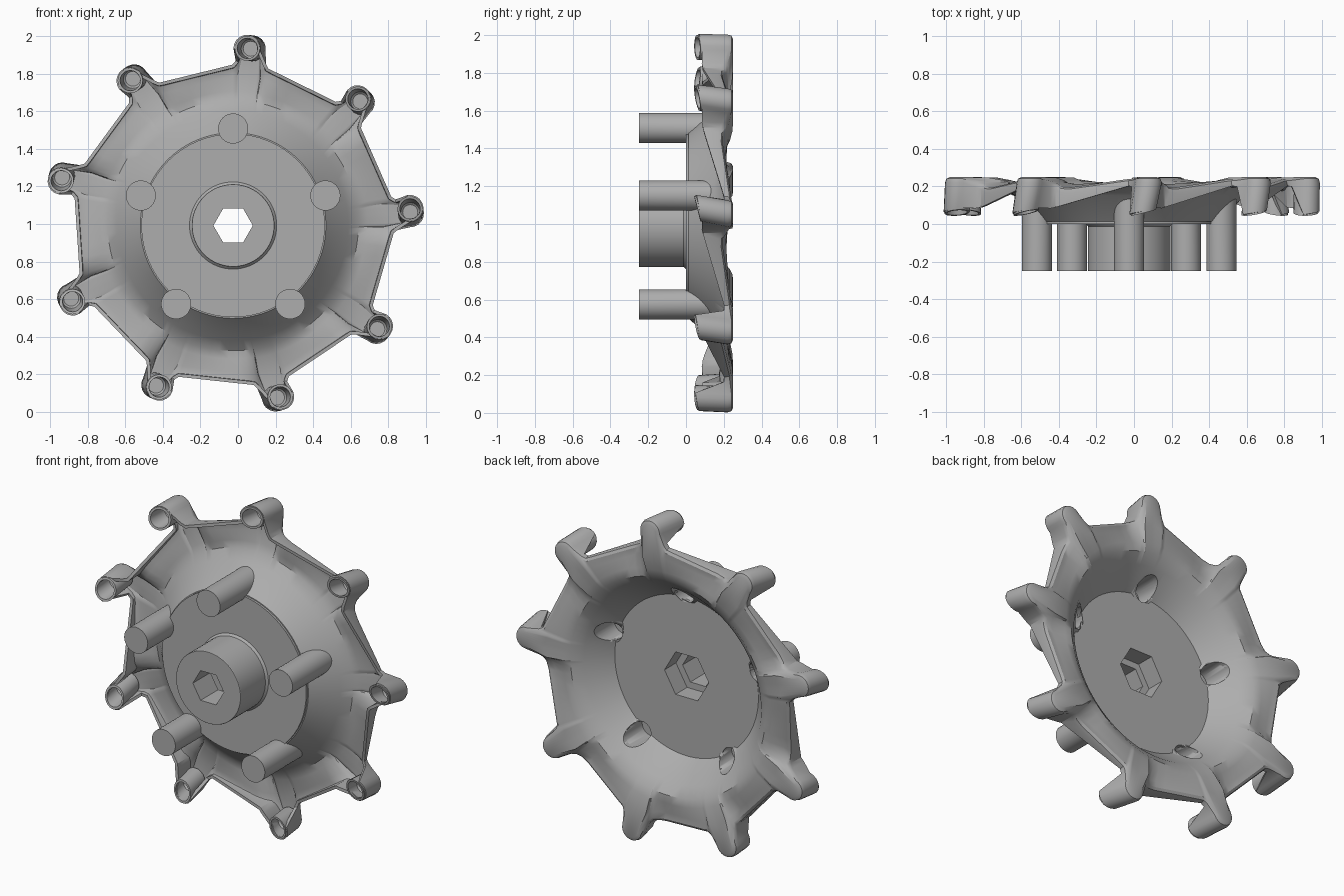
import bpy, bmesh, math
from mathutils import Vector

cube = bpy.data.objects.get("Cube")
if cube:
    bpy.data.objects.remove(cube, do_unlink=True)

CX, CZ = -0.026, 0.992          # wheel axis
LUGS, START, STEP = 9, math.radians(3.8), math.radians(40)
LUG_R, LUG_RAD, EDGE_R = 0.945, 0.072, 0.885

grey = bpy.data.materials.new("plain_grey")
grey.use_nodes = True
COLOR = (0.42, 0.42, 0.42, 1)
grey.diffuse_color = COLOR
grey.node_tree.nodes["Principled BSDF"].inputs["Base Color"].default_value = COLOR


def polar(r, a):
    return Vector((r * math.cos(a), r * math.sin(a)))


def lerp_table(table, t):
    for (t0, v0), (t1, v1) in zip(table, table[1:]):
        if t <= t1:
            return v0 + (v1 - v0) * (t - t0) / (t1 - t0)
    return table[-1][1]


def finish(name, bm, recalc=True, smooth=35):
    if recalc:
        bmesh.ops.recalc_face_normals(bm, faces=bm.faces)
    mesh = bpy.data.meshes.new(name)
    bm.to_mesh(mesh)
    bm.free()
    mesh.materials.append(grey)
    obj = bpy.data.objects.new(name, mesh)
    bpy.context.collection.objects.link(obj)
    activate(obj)
    bpy.ops.object.shade_smooth_by_angle(angle=math.radians(smooth))
    return obj


def activate(obj):
    bpy.ops.object.select_all(action='DESELECT')
    obj.select_set(True)
    bpy.context.view_layer.objects.active = obj


def lathe(name, profile, steps, centre=(0, 0), warp=None):
    """Solid of revolution around y from (radius, y) pairs."""
    bm = bmesh.new()
    rings = []
    for r, y in profile:
        ring = []
        for k in range(steps):
            p = polar(r, math.tau * k / steps) + Vector(centre)
            co = Vector((p.x, y, p.y))
            co = warp(co) if warp else co
            ring.append(bm.verts.new((co.x + CX, co.y, co.z + CZ)))
        rings.append(ring)
    for a, b in zip(rings, rings[1:]):
        for k in range(steps):
            n = (k + 1) % steps
            bm.faces.new((a[k], a[n], b[n], b[k]))
    bm.faces.new(rings[0])
    bm.faces.new(rings[-1])
    return finish(name, bm)


def cut(obj, cutter):
    activate(obj)
    mod = obj.modifiers.new("cut", 'BOOLEAN')
    mod.operation, mod.solver, mod.object = 'DIFFERENCE', 'EXACT', cutter
    bpy.ops.object.modifier_apply(modifier=mod.name)


# Dished shell: columns follow the lugged outline, rows run from hub to rim lip
BACK = [(0, .25), (.1, .24), (.24, .19), (.8, .237), (1, .25)]
LIP = [(0, .06), (.15, .085), (.85, .205), (.9, .18), (1, .06)]
CONE = [(.46, .03), (.486, .03), (.60, .165), (.66, .212)]
columns = []
for k in range(LUGS):
    a0 = START + k * STEP
    out, side = polar(1, a0), polar(1, a0 + math.pi / 2)
    for i in range(11):                                    # around the lug
        s = i / 5 - 1
        d = math.radians(95) * s
        ray = out * math.cos(d) + side * math.sin(d)
        hub = out * LUG_R
        columns.append((a0 + math.radians(4.8) * s, hub + ray * LUG_RAD,
                        hub + ray * .045, .25, .068 - .018 * s, 1))
    p0, p1 = polar(EDGE_R, a0), polar(EDGE_R, a0 + STEP)
    for f in (.14, .17, .22, .3, .4, .5, .6, .7, .78, .83, .86):   # straight edge
        p = p0.lerp(p1, f)
        if f in (.14, .86):
            p = p * 1.02
        t = 1 - f
        columns.append((math.atan2(p.y, p.x), p, p * .975,
                        lerp_table(BACK, t), lerp_table(LIP, t), 0))

bm = bmesh.new()
grid = []
for ang, rim, inset, back, lip, lean in columns:
    rel = (ang - START) % STEP - STEP / 2
    chord = EDGE_R * math.cos(STEP / 2) / math.cos(rel)
    rows = [(polar(r, ang), y) for r, y in CONE]
    rows.append((polar(.71, ang), .222 + .35 * (back - .222)))
    rows.append((polar(chord * .93, ang), back - .003))
    rows += [(inset, back), (inset.lerp(rim, .75), back - .009), (rim, back - .03)]
    c, s = math.cos(.03 * lean), math.sin(.03 * lean)
    rows.append((Vector((rim.x * c - rim.y * s, rim.x * s + rim.y * c)), lip))
    grid.append([bm.verts.new((p.x + CX, y, p.y + CZ)) for p, y in rows])
for a, b in zip(grid, grid[1:] + grid[:1]):
    for i in range(len(a) - 1):
        bm.faces.new((a[i], b[i], b[i + 1], a[i + 1]))
bm.normal_update()
if sum(f.normal.y for f in bm.faces) < 0:
    bmesh.ops.reverse_faces(bm, faces=bm.faces)
shell = finish("dished_shell", bm, recalc=False)
solid = shell.modifiers.new("thickness", 'SOLIDIFY')
solid.thickness, solid.offset = .018, -1
activate(shell)
bpy.ops.object.modifier_apply(modifier=solid.name)

# Hollow cups inside the lugs, leaning and with a slanted mouth
for k in range(LUGS):
    a0 = START + k * STEP
    side = polar(1, a0 + math.pi / 2)
    mid = polar(LUG_R, a0)

    def slant(co):
        v = (Vector((co.x, co.z)) - mid).dot(side)
        w = max(0, (.22 - co.y) / .17)
        return Vector((co.x + side.x * .028 * w,
                       co.y - (v * .25 if co.y < .1 else 0),
                       co.z + side.y * .028 * w))
    lathe("lug_cup", [(.04, .17), (.05, .16), (.054, .06), (.067, .06), (.066, .22)],
          20, mid, slant)

# Hub plate with boss and stepped hexagonal bore
hub = lathe("hub", [(.218, -.25), (.22, -.247), (.22, -.012), (.232, 0),
                    (.488, 0), (.488, .031)], 64)
bore = lathe("bore_cutter", [(.105, -.4), (.105, -.08), (.15, -.08), (.15, .2)], 6)
cut(hub, bore)
bpy.data.objects.remove(bore, do_unlink=True)


# Five drive pins, blended into the cone and hollow from behind
def on_cone(co):
    if co.y > 0:
        co.y = lerp_table(CONE, math.hypot(co.x, co.z)) - .006
    return co


for k in range(5):
    at = polar(.516, math.pi / 2 + k * math.tau / 5)
    pin = lathe("drive_pin", [(.08, -.25), (.08, .1)], 32, at, on_cone)
    hole = lathe("pin_hole_cutter", [(.062, -.06), (.062, .4)], 32, at)
    for target in (pin, shell, hub):
        cut(target, hole)
    bpy.data.objects.remove(hole, do_unlink=True)

for obj in (shell, hub):
    activate(obj)
    bpy.ops.object.shade_smooth_by_angle(angle=math.radians(32))
